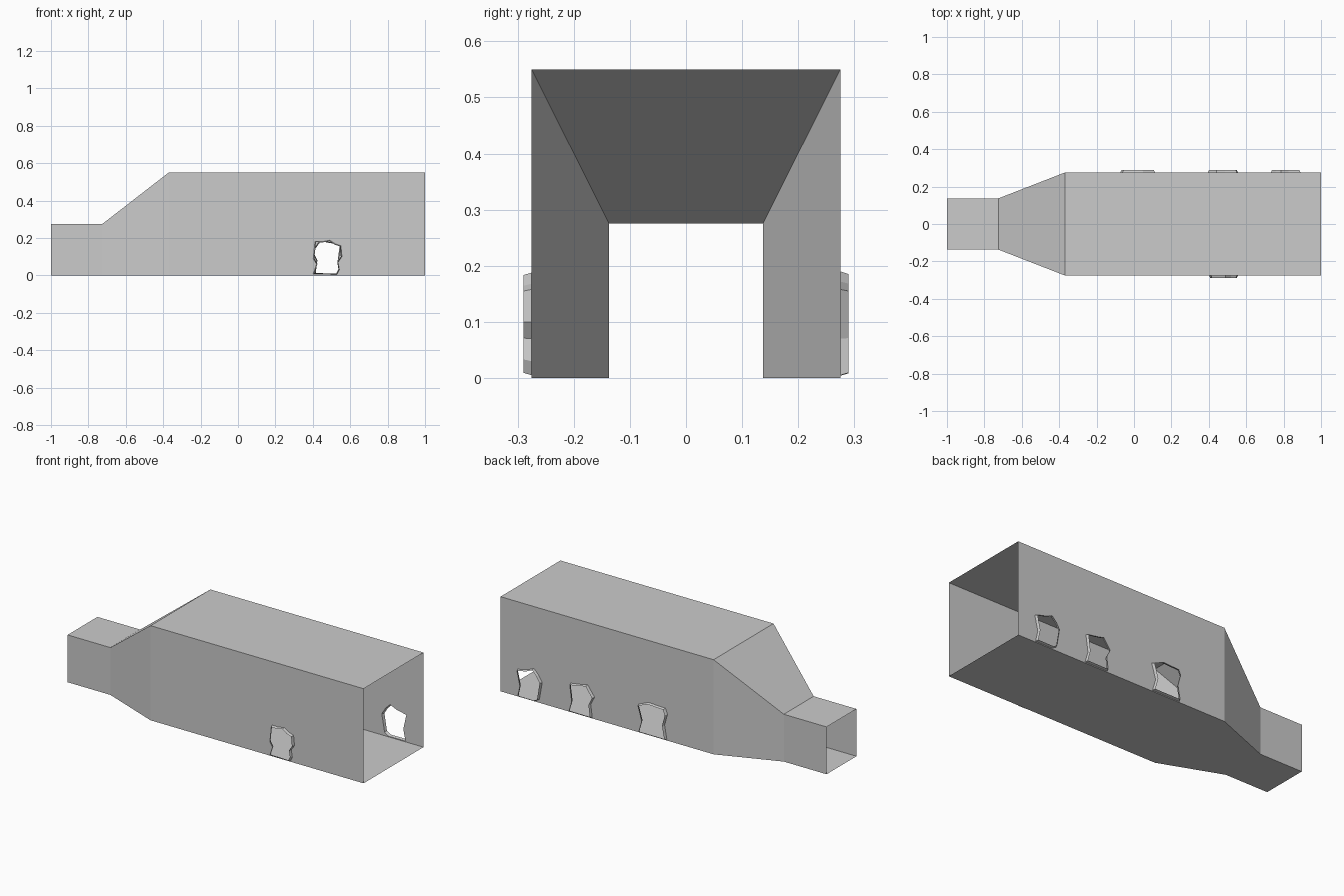
import bpy, bmesh
from mathutils import Vector

if "Cube" in bpy.data.objects:
    bpy.data.objects.remove(bpy.data.objects["Cube"])

# Tunnel cross-sections: x, half width, height
SECTIONS = [(-1.0, 0.137, 0.275), (-0.725, 0.137, 0.275),
            (-0.37, 0.275, 0.55), (1.0, 0.275, 0.55)]
WALL_Y, RIM_Y = 0.275, 0.29

# Ragged opening outlines (x, z)
FRONT_HOLES = [[(.402, .008), (.42, .06), (.402, .09), (.412, .182), (.45, .18),
                (.49, .188), (.52, .168), (.55, .158), (.556, .10), (.535, .07),
                (.542, .03), (.53, .005)]]
BACK_HOLES = [
    [(.885, .005), (.87, .07), (.89, .158), (.826, .172), (.785, .19),
     (.755, .16), (.732, .123), (.75, .02), (.775, .004)],
    [(.556, .006), (.537, .07), (.55, .168), (.486, .178), (.44, .188),
     (.395, .127), (.42, .08), (.41, .005)],
    [(.108, .005), (.087, .076), (.113, .163), (.048, .19), (.01, .188),
     (-.061, .185), (-.074, .154), (-.055, .085), (-.07, .005)],
]


def finish(bm, name, recalc=True):
    bmesh.ops.remove_doubles(bm, verts=bm.verts, dist=1e-5)
    if recalc:
        bmesh.ops.recalc_face_normals(bm, faces=bm.faces)
    me = bpy.data.meshes.new(name)
    bm.to_mesh(me)
    bm.free()
    ob = bpy.data.objects.new(name, me)
    bpy.context.collection.objects.link(ob)
    return ob


def loop(bm, pts):
    vs = [bm.verts.new(p) for p in pts]
    es = [bm.edges.new((vs[i], vs[(i + 1) % len(vs)])) for i in range(len(vs))]
    return es


def side_wall(bm, side, holes):
    # Flat wall filled around its openings
    y = side * WALL_Y
    edges = loop(bm, [(-.37, y, 0), (1, y, 0), (1, y, .55), (-.37, y, .55)])
    for h in holes:
        edges += loop(bm, [(x, y, z) for x, z in h])
    bmesh.ops.triangle_fill(bm, use_beauty=True, edges=edges, normal=(0, side, 0))


def rim(side, hole, name):
    # Raised lip narrowing slightly outward
    bm = bmesh.new()
    cx = (min(p[0] for p in hole) + max(p[0] for p in hole)) / 2
    cz = max(p[1] for p in hole) / 2
    a = [bm.verts.new((x, side * WALL_Y, z)) for x, z in hole]
    b = [bm.verts.new((cx + (x - cx) * .92, side * RIM_Y, cz + (z - cz) * .95))
         for x, z in hole]
    n = len(hole)
    for i in range(n):
        j = (i + 1) % n
        bm.faces.new((a[i], a[j], b[j], b[i]))
    finish(bm, name)


# Tunnel shell, open at both ends
bm = bmesh.new()
rings = [[bm.verts.new(p) for p in ((x, -w, 0), (x, w, 0), (x, w, h), (x, -w, h))]
         for x, w, h in SECTIONS]
for s in range(3):
    for k in range(4):
        if s == 2 and k in (1, 3):
            continue  # long side walls carry the openings
        j = (k + 1) % 4
        bm.faces.new((rings[s][k], rings[s][j], rings[s + 1][j], rings[s + 1][k]))
side_wall(bm, -1, FRONT_HOLES)
side_wall(bm, 1, BACK_HOLES)
finish(bm, "tunnel_shell")

# Opening rims
for side, holes, label in ((-1, FRONT_HOLES, "front"), (1, BACK_HOLES, "back")):
    for i, h in enumerate(holes):
        rim(side, h, f"{label}_opening_rim_{i + 1}")
